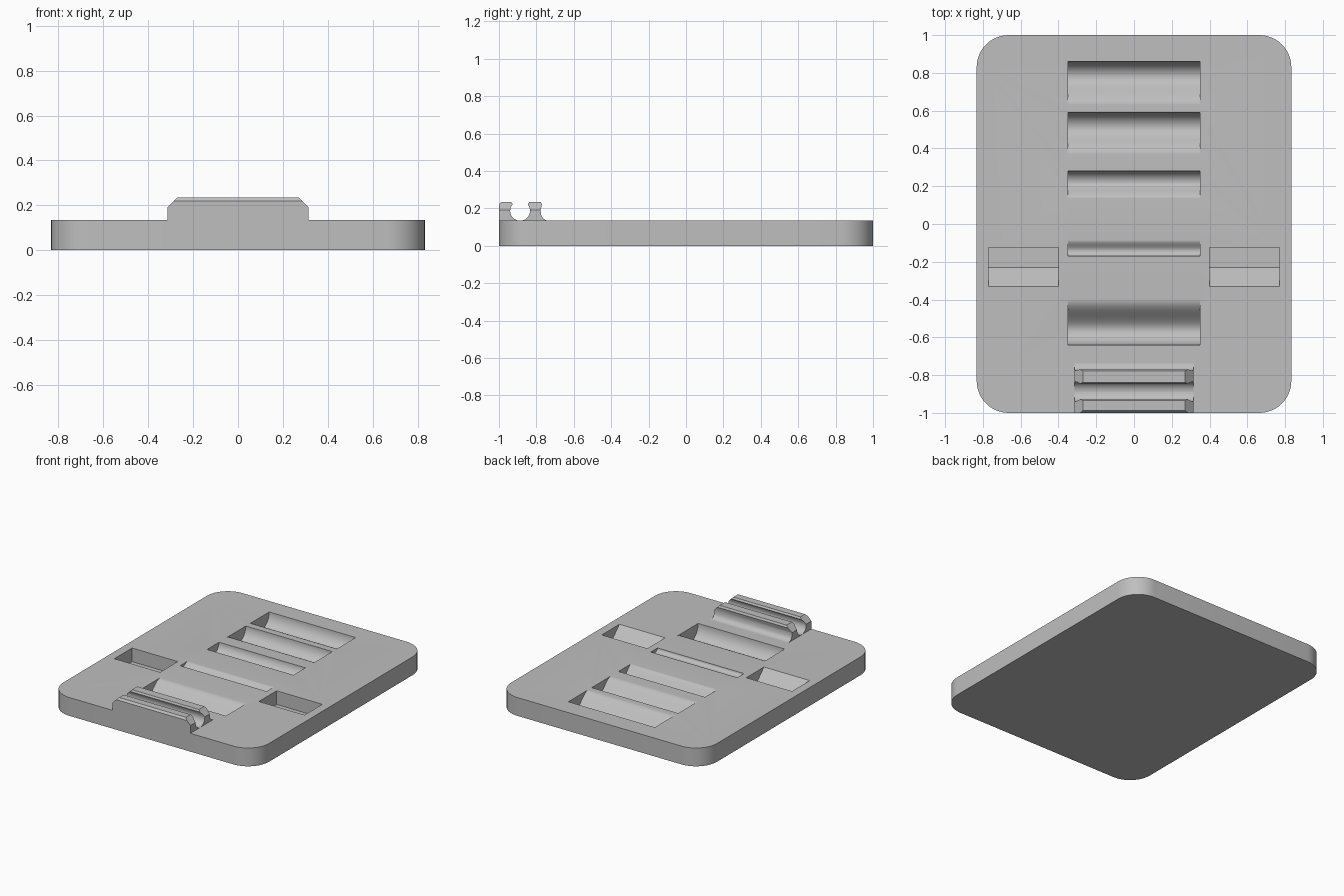
import bpy, bmesh
from math import pi, sin, cos, radians
from mathutils import Vector

if "Cube" in bpy.data.objects:
    bpy.data.objects.remove(bpy.data.objects["Cube"])

TOP = 0.134          # plate surface height
RAIL_TOP = 0.235
HALF_RAIL = 0.315

grey = bpy.data.materials.new("light_grey")
grey.use_nodes = True
grey.diffuse_color = (0.52, 0.52, 0.52, 1)
grey.node_tree.nodes["Principled BSDF"].inputs["Base Color"].default_value = grey.diffuse_color


def arc(cx, cy, r, a0, a1, n=12):
    """Points on an arc, angles in degrees."""
    angles = [radians(a0 + (a1 - a0) * i / n) for i in range(n + 1)]
    return [(cx + r * cos(a), cy + r * sin(a)) for a in angles]


def prism(name, points, depth):
    """Extrude a closed outline of 3D points along the depth vector."""
    bm = bmesh.new()
    face = bm.faces.new([bm.verts.new(p) for p in points])
    new = bmesh.ops.extrude_face_region(bm, geom=[face])["geom"]
    verts = [v for v in new if isinstance(v, bmesh.types.BMVert)]
    bmesh.ops.translate(bm, verts=verts, vec=depth)
    bmesh.ops.recalc_face_normals(bm, faces=bm.faces)
    mesh = bpy.data.meshes.new(name)
    bm.to_mesh(mesh)
    bm.free()
    mesh.materials.append(grey)
    obj = bpy.data.objects.new(name, mesh)
    bpy.context.collection.objects.link(obj)
    return obj


def cross_prism(name, profile, x0, x1):
    """Extrude a (y, z) profile sideways from x0 to x1."""
    return prism(name, [(x0, y, z) for y, z in profile], Vector((x1 - x0, 0, 0)))


def smooth(obj):
    bpy.ops.object.select_all(action="DESELECT")
    obj.select_set(True)
    bpy.context.view_layer.objects.active = obj
    bpy.ops.object.shade_smooth_by_angle(angle=radians(30))


def groove_profile(edge, low, lip, depth, n=14):
    """Rounded drop from a sharp edge, then an S-curve rising to a soft lip."""
    pts = [(edge, TOP + 0.05)]
    for i in range(n + 1):
        a = pi / 2 * i / n
        pts.append((low + (edge - low) * cos(a), TOP - depth * sin(a)))
    for i in range(1, n + 1):
        t = i / n
        pts.append((low + (lip - low) * t, TOP - depth * (1 + cos(pi * t)) / 2))
    return pts + [(lip, TOP + 0.05)]


# Rounded base plate
RX, RY, R = 0.833, 1.0, 0.17
outline = []
for sx, sy, start in [(1, 1, 0), (-1, 1, 90), (-1, -1, 180), (1, -1, 270)]:
    outline += arc(sx * (RX - R), sy * (RY - R), R, start, start + 90)
plate = prism("base_plate", [(x, y, 0) for x, y in outline], Vector((0, 0, TOP)))

# Cutters: sharp edge, lowest line, soft lip, depth
grooves = [
    (0.86, 0.78, 0.63, 0.095),
    (0.59, 0.51, 0.37, 0.09),
    (0.28, 0.22, 0.135, 0.065),
    (-0.17, -0.14, -0.085, 0.025),
    (-0.64, -0.56, -0.40, 0.1),
]
cutters = [cross_prism("groove_cutter", groove_profile(*g), -0.35, 0.35) for g in grooves]

# Ramped side pockets
ramp = [(-0.33, TOP + 0.05), (-0.33, TOP), (-0.23, 0.034), (-0.125, 0.034), (-0.125, TOP + 0.05)]
for side in (-1, 1):
    cutters.append(cross_prism("pocket_cutter", ramp, side * 0.40, side * 0.77))

for cutter in cutters:
    mod = plate.modifiers.new("cut", "BOOLEAN")
    mod.operation = "DIFFERENCE"
    mod.solver = "EXACT"
    mod.object = cutter
bpy.context.view_layer.update()
cut_mesh = bpy.data.meshes.new_from_object(
    plate.evaluated_get(bpy.context.evaluated_depsgraph_get()))
plate.modifiers.clear()
plate.data = cut_mesh
for cutter in cutters:
    bpy.data.objects.remove(cutter)
smooth(plate)

# Clip rails around a round channel
CY, CZ, CR = -0.887, 0.187, 0.053
front = [(-1.0, TOP), (-1.0, 0.22), (-0.988, RAIL_TOP), (-0.935, RAIL_TOP), (-0.927, 0.222)]
front += arc(CY, CZ, CR, 145, 270)
back = [(-0.735, TOP)] + arc(-0.735, TOP + 0.04, 0.04, 270, 180, 6)[1:]
back += [(-0.778, 0.19), (-0.77, 0.22), (-0.777, RAIL_TOP), (-0.838, RAIL_TOP), (-0.845, 0.222)]
back += arc(CY, CZ, CR, 35, -90)

for name, profile in [("front_clip_rail", front), ("back_clip_rail", back)]:
    rail = cross_prism(name, profile, -HALF_RAIL, HALF_RAIL)
    bm = bmesh.new()
    bm.from_mesh(rail.data)
    # Bevelled upper corners at both ends
    for side in (-1, 1):
        cut = bmesh.ops.bisect_plane(
            bm, geom=bm.verts[:] + bm.edges[:] + bm.faces[:], clear_outer=True,
            plane_co=(side * HALF_RAIL, 0, 0.191), plane_no=(side, 0, 1))
        rim = [e for e in cut["geom_cut"] if isinstance(e, bmesh.types.BMEdge)]
        bmesh.ops.holes_fill(bm, edges=rim)
    bmesh.ops.recalc_face_normals(bm, faces=bm.faces)
    bm.to_mesh(rail.data)
    bm.free()
    smooth(rail)
